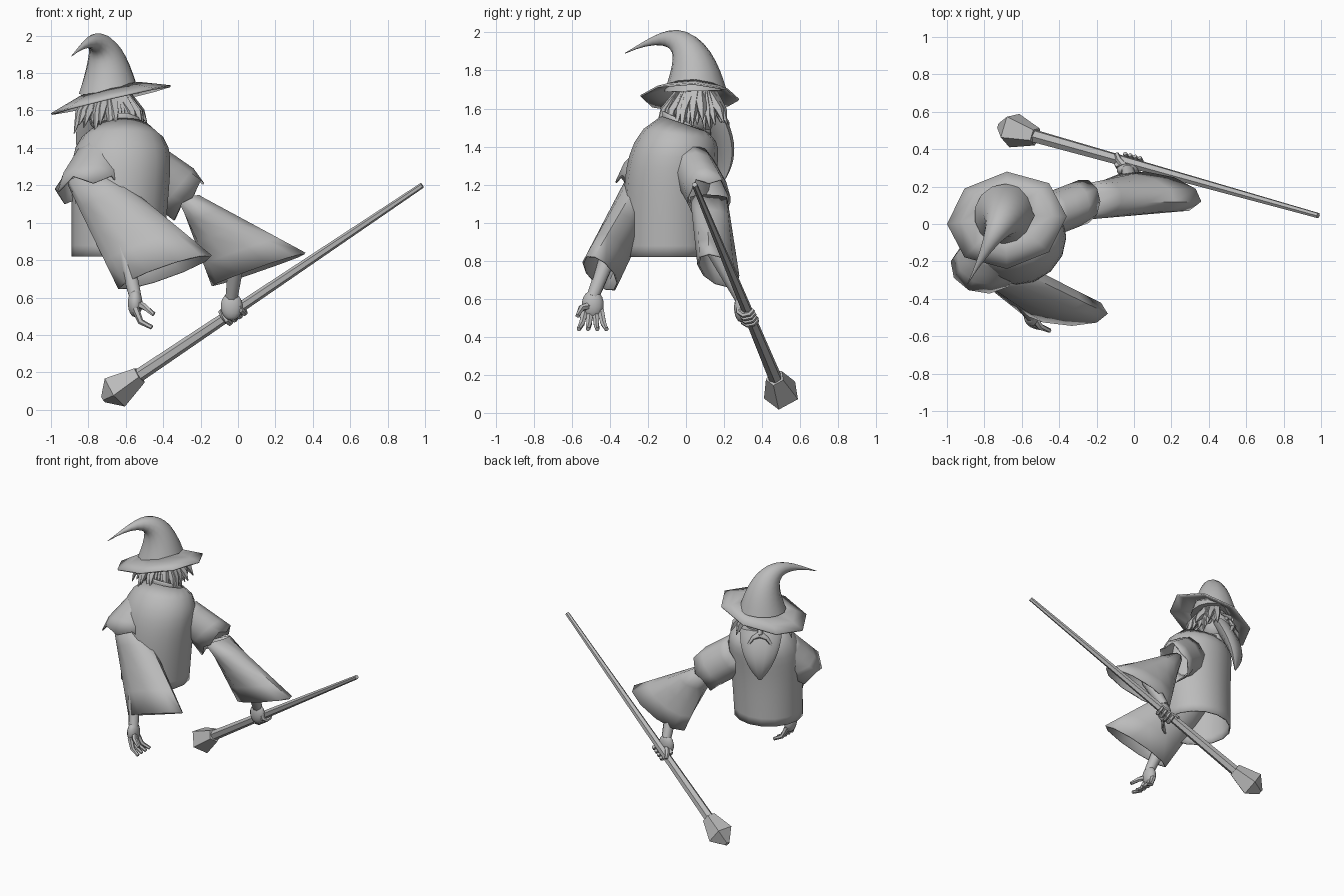
import bpy, bmesh, math, random
from mathutils import Vector

random.seed(4)
cube = bpy.data.objects.get("Cube")
if cube:
    bpy.data.objects.remove(cube)

grey = bpy.data.materials.new("plain grey")
grey.use_nodes = True
tone = (.5, .5, .5, 1)
grey.diffuse_color = tone
grey.node_tree.nodes["Principled BSDF"].inputs["Base Color"].default_value = tone
parts = []


def finish(name, bm, cloth=False):
    bmesh.ops.recalc_face_normals(bm, faces=bm.faces)
    mesh = bpy.data.meshes.new(name)
    bm.to_mesh(mesh)
    bm.free()
    mesh.materials.append(grey)
    obj = bpy.data.objects.new(name, mesh)
    bpy.context.collection.objects.link(obj)
    if cloth:
        obj.modifiers.new("cloth_thickness", "SOLIDIFY").thickness = .01
    parts.append(obj)


def loft(name, rings, sides, cloth=False, ragged=0):
    """Skin elliptical rings given as (centre, half axis, half axis)."""
    bm = bmesh.new()
    loops = []
    for centre, wide, thick in rings:
        loop = []
        for i in range(sides):
            angle = math.tau * i / sides
            point = centre + wide * math.cos(angle) + thick * math.sin(angle)
            loop.append(bm.verts.new(point))
        loops.append(loop)
    for vert in loops[-1][::2]:
        vert.co.z -= ragged
    for low, high in zip(loops, loops[1:]):
        for i in range(sides):
            j = (i + 1) % sides
            bm.faces.new((low[i], low[j], high[j], high[i]))
    if not cloth:
        bm.faces.new(loops[0])
        bm.faces.new(loops[-1])
    finish(name, bm, cloth)


def flare(name, top, hem, wide, thick, narrow, ragged=0):
    """Open cloth cone whose width grows evenly from top to hem."""
    steps = 4
    rings = []
    for k in range(steps + 1):
        t = k / steps
        growth = narrow + (1 - narrow) * t
        rings.append((Vector(top).lerp(Vector(hem), t), Vector(wide) * growth, Vector(thick)))
    loft(name, rings, 10, True, ragged)


def tube(name, points, start, end, sides=8, power=1):
    """Round tube along a path, tapering from start radius to end radius."""
    points = [Vector(p) for p in points]
    last = len(points) - 1
    rings = []
    for i, point in enumerate(points):
        along = (points[min(i + 1, last)] - points[max(i - 1, 0)]).normalized()
        wide = along.cross(Vector((.9, -.45, 0))).normalized()
        radius = end + (start - end) * (1 - i / last) ** power
        rings.append((point, wide * radius, along.cross(wide) * radius))
    loft(name, rings, sides)


def ball(name, centre, size):
    bm = bmesh.new()
    bmesh.ops.create_uvsphere(bm, u_segments=14, v_segments=9, radius=1)
    bmesh.ops.scale(bm, vec=size, verts=bm.verts)
    bmesh.ops.translate(bm, vec=centre, verts=bm.verts)
    finish(name, bm)


# Robe body: widens upward, then closes over sloping shoulders
body = []
levels = 12
for k in range(levels + 1):
    t = k / levels
    shrink = 1 - t ** 10 / 2
    centre = Vector((-.645 + .03 * t, -.09 + .08 * t ** 4, .82 + .7 * t))
    body.append((centre, Vector((.245 + .03 * t, 0, 0)) * shrink,
                 Vector((0, .24, -.08 * t ** 8)) * shrink))
loft("robe_body", body, 16, True)
flare("robe_collar", (-.63, 0, 1.53), (-.63, 0, 1.47), (.15, 0, 0), (0, .13, -.06), .8)

# Shoulder flaps with ragged hems, then wide sleeves
flare("right_shoulder_flap", (-.71, -.05, 1.4), (-.8, -.23, 1.2),
      (.18, -.03, .02), (.03, .14, -.06), .75, .05)
flare("left_shoulder_flap", (-.5, .03, 1.3), (-.27, .12, 1.14),
      (.09, 0, .11), (0, .12, 0), 1, .04)
flare("right_sleeve", (-.8, -.2, 1.24), (-.39, -.45, .735),
      (.25, -.03, .09), (.02, .09, -.03), .44)
flare("left_sleeve", (-.26, .12, 1.13), (.11, .17, .75),
      (.25, -.05, .09), (.03, .1, 0), .2)

# Hat: drooping tilted brim and a crown that curls over towards the back
crown_base = Vector((-.69, .05, 1.69))
brim = []
for spread in (.48, .75, 1):
    centre = crown_base + Vector((.01, -.03, -.03)) * spread + Vector((0, 0, .08)) * (1 - spread)
    brim.append((centre, Vector((.32, .02, .075)) * spread, Vector((0, .26, -.01)) * spread))
loft("hat_brim", brim, 8, True)
curl = Vector((-.2, -.37, 0))
crown = []
bends = 14
for k in range(bends + 1):
    t = k / bends
    rise = .25 * math.sin(t * math.radians(140)) + .04 * t
    crown.append(crown_base + curl * t ** 2.2 + Vector((0, 0, rise)))
tube("hat_crown", crown, .165, .002, 14, 1.3)

# Head, turned towards the facing direction
facing = Vector((-.5, .86, 0))
side = Vector((.86, .5, 0))
up = Vector((0, 0, 1))
head = Vector((-.69, .06, 1.59))


def on_head(forward, across, height):
    return head + facing * forward + side * across + up * height


ball("head", head, (.115, .115, .13))
tube("neck", [head - up * .18, head], .08, .07)
tube("nose", [on_head(.1, 0, .04), on_head(.14, 0, -.03), on_head(.11, 0, -.05)], .015, .025)
for sign, label in ((-1, "right"), (1, "left")):
    ball(label + "_eye", on_head(.1, sign * .045, .02), (.016, .016, .013))
    ball(label + "_ear", on_head(0, sign * .12, 0), (.02, .02, .04))
    tube(label + "_eyebrow", [on_head(.12, sign * .01, .04), on_head(.08, sign * .1, .04)],
         .017, .006)
    tube(label + "_moustache", [on_head(.13, 0, -.04), on_head(.15, sign * .05, -.06),
                                on_head(.14, sign * .11, -.16)], .025, .003)

# Beard, bulging forward and narrowing to its tip
beard = []
for k in range(levels + 1):
    t = k / levels
    width = .01 + .14 * (1 - t * t)
    centre = on_head(.06 + .1 * math.sin(2 * t), 0, -.02 - .36 * t)
    beard.append((centre, side * width, facing * width * .4))
loft("beard", beard, 10)

# Hair tufts around the sides and back
tufts = 30
for i in range(tufts):
    angle = math.radians(115) * (2 * i / (tufts - 1) - 1)
    outward = side * math.sin(angle) - facing * math.cos(angle)
    reach = random.uniform(.14, .22)
    drop = random.uniform(.05, .13)
    tube("hair_tuft", [head + outward * .09 + up * .09, head + outward * reach * .85,
                       head + outward * reach - up * drop], .035, .003, 5, .6)

# Staff with a faceted head
butt = Vector((-.55, .475, .17))
tip = Vector((.985, .045, 1.2))
axis = (tip - butt).normalized()
tube("staff_shaft", [butt, tip], .036, .015, 6)
# Negative radii turn the five-sided rings so a corner points down
tube("staff_head", [butt + axis * .03, butt - axis * .13], -.05, -.098, 5)
tube("staff_cap", [butt - axis * .13, butt - axis * .21], -.098, -.02, 5)

# Open right hand hanging below its sleeve
palm = Vector((-.55, -.49, .57))
tube("right_forearm", [(-.62, -.38, .9), palm + up * .04], .05, .035)
ball("right_palm", palm, (.04, .058, .075))
for i in range(-2, 2):
    spread = Vector((0, .027 * i + .013, 0))
    knuckle = palm + spread - up * .03
    tube("right_finger", [knuckle, knuckle + spread * .4 + Vector((.03, 0, -.07)),
                          knuckle + spread * .8 + Vector((.09, 0, -.1))], .021, .012, 6)
tube("right_thumb", [palm, palm + Vector((.05, -.06, -.02)), palm + Vector((.1, -.08, -.06))],
     .024, .012, 6)

# Left hand gripping the staff
grip = butt + axis * .65
palm = grip + Vector((-.01, -.04, .03))
tube("left_forearm", [(0, .15, .86), palm + up * .05], .05, .035)
ball("left_palm", palm, (.06, .035, .075))
across = axis.cross(up).normalized()
lift = across.cross(axis)
for i in range(-2, 2):
    centre = grip + axis * (.016 + .032 * i)
    curve = []
    for step in range(6):
        angle = 1 - step * math.pi / 4
        curve.append(centre + (across * math.cos(angle) + lift * math.sin(angle)) * .042)
    tube("left_finger", curve, .019, .012, 6)
tube("left_thumb", [palm, grip - axis * .07 + up * .03, grip - axis * .06 + facing * .04],
     .022, .012, 6)

# Smooth cloth and skin, hard facets kept
bpy.ops.object.select_all(action="DESELECT")
for obj in parts:
    obj.select_set(True)
bpy.context.view_layer.objects.active = parts[0]
bpy.ops.object.shade_smooth_by_angle(angle=math.radians(45))
